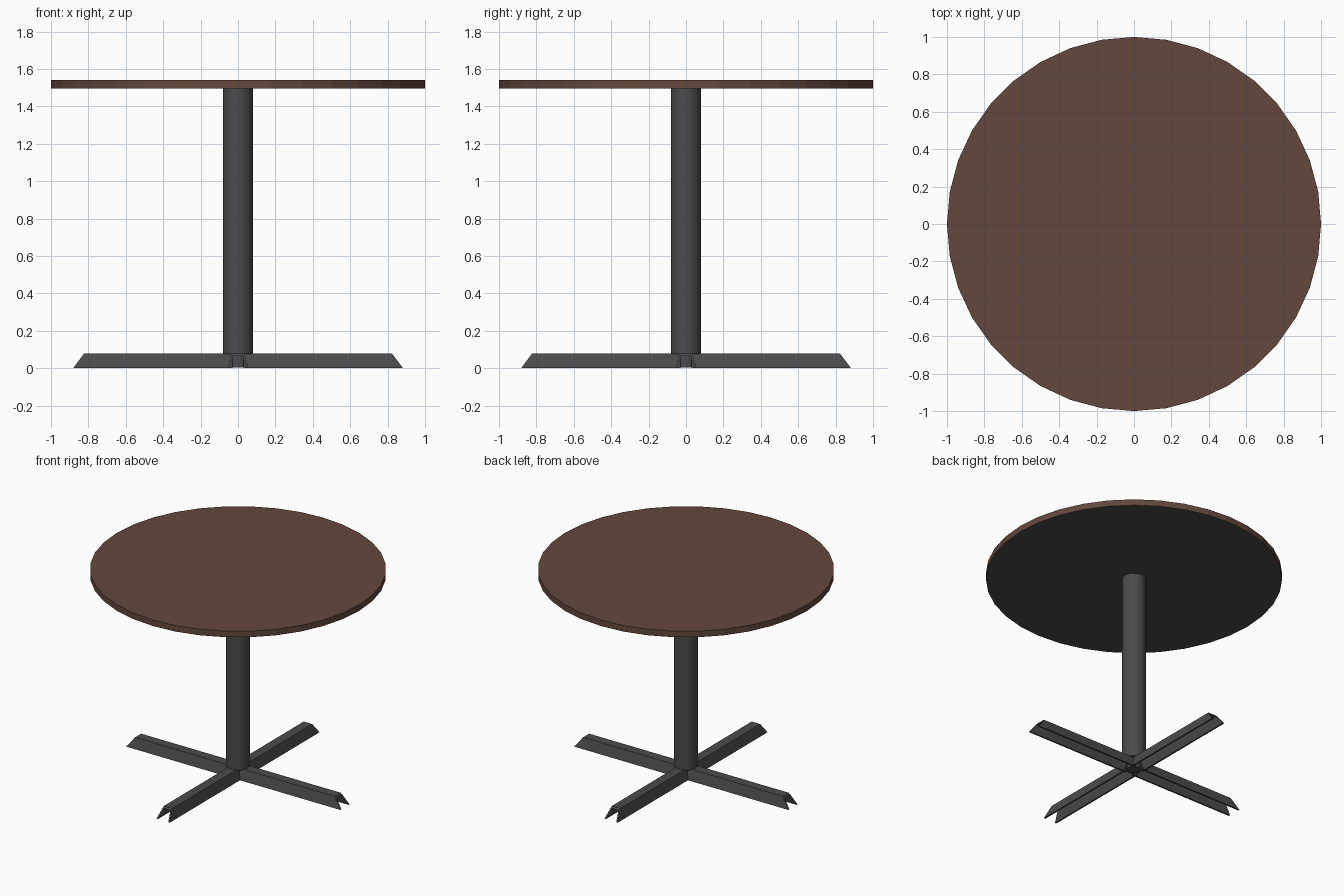
import bpy, bmesh, math
from mathutils import Matrix

if "Cube" in bpy.data.objects:
    bpy.data.objects.remove(bpy.data.objects["Cube"])


def material(name, rgb):
    m = bpy.data.materials.new(name)
    m.diffuse_color = (*rgb, 1)
    m.use_nodes = True
    m.node_tree.nodes["Principled BSDF"].inputs["Base Color"].default_value = m.diffuse_color
    return m


BROWN = material("brown wood", (0.125, 0.063, 0.045))
GREY = material("dark grey metal", (0.070, 0.070, 0.070))


def finish(name, bm, mats):
    bmesh.ops.recalc_face_normals(bm, faces=bm.faces)
    me = bpy.data.meshes.new(name)
    bm.to_mesh(me)
    bm.free()
    for m in mats:
        me.materials.append(m)
    ob = bpy.data.objects.new(name, me)
    bpy.context.collection.objects.link(ob)
    return ob


def cylinder(name, r, z0, z1, sides, mats):
    bm = bmesh.new()
    bmesh.ops.create_cone(bm, cap_ends=True, segments=sides, radius1=r, radius2=r,
                          depth=z1 - z0,
                          matrix=Matrix.Translation((0, 0, (z0 + z1) / 2)))
    return finish(name, bm, mats)


def smooth(ob):
    bpy.ops.object.select_all(action='DESELECT')
    ob.select_set(True)
    bpy.context.view_layer.objects.active = ob
    bpy.ops.object.shade_smooth_by_angle(angle=math.radians(35))


# Round top: wood above and on the rim, dark underside
top = cylinder("table_top", 1.0, 1.495, 1.54, 36, [BROWN, GREY])
for p in top.data.polygons:
    p.material_index = 1 if p.normal.z < -0.5 else 0

# Pedestal column and the small hub hidden between the legs
smooth(cylinder("column", 0.08, 0.075, 1.495, 32, [GREY]))
smooth(cylinder("hub", 0.05, 0.005, 0.075, 16, [GREY]))

# Four legs: upturned channels with a tapered section and a sloping end
SECTION = [(-0.055, 0), (-0.035, 0.078), (0.035, 0.078), (0.055, 0),
           (0.043, 0), (0.026, 0.066), (-0.026, 0.066), (-0.043, 0)]


def leg(name, angle):
    bm = bmesh.new()
    inner = [bm.verts.new((0.03, y, z)) for y, z in SECTION]
    outer = [bm.verts.new((0.882 - 0.75 * z, y, z)) for y, z in SECTION]
    n = len(SECTION)
    for i in range(n):
        j = (i + 1) % n
        bm.faces.new((inner[i], inner[j], outer[j], outer[i]))
    # end rims, one quad for each wall of the channel
    for ring in (inner, outer):
        for i in range(3):
            bm.faces.new((ring[i], ring[i + 1], ring[6 - i], ring[7 - i]))
    bmesh.ops.rotate(bm, verts=bm.verts, matrix=Matrix.Rotation(angle, 3, 'Z'))
    return finish(name, bm, [GREY])


for k, side in enumerate(("right", "back", "left", "front")):
    leg(side + "_leg", k * math.pi / 2)
